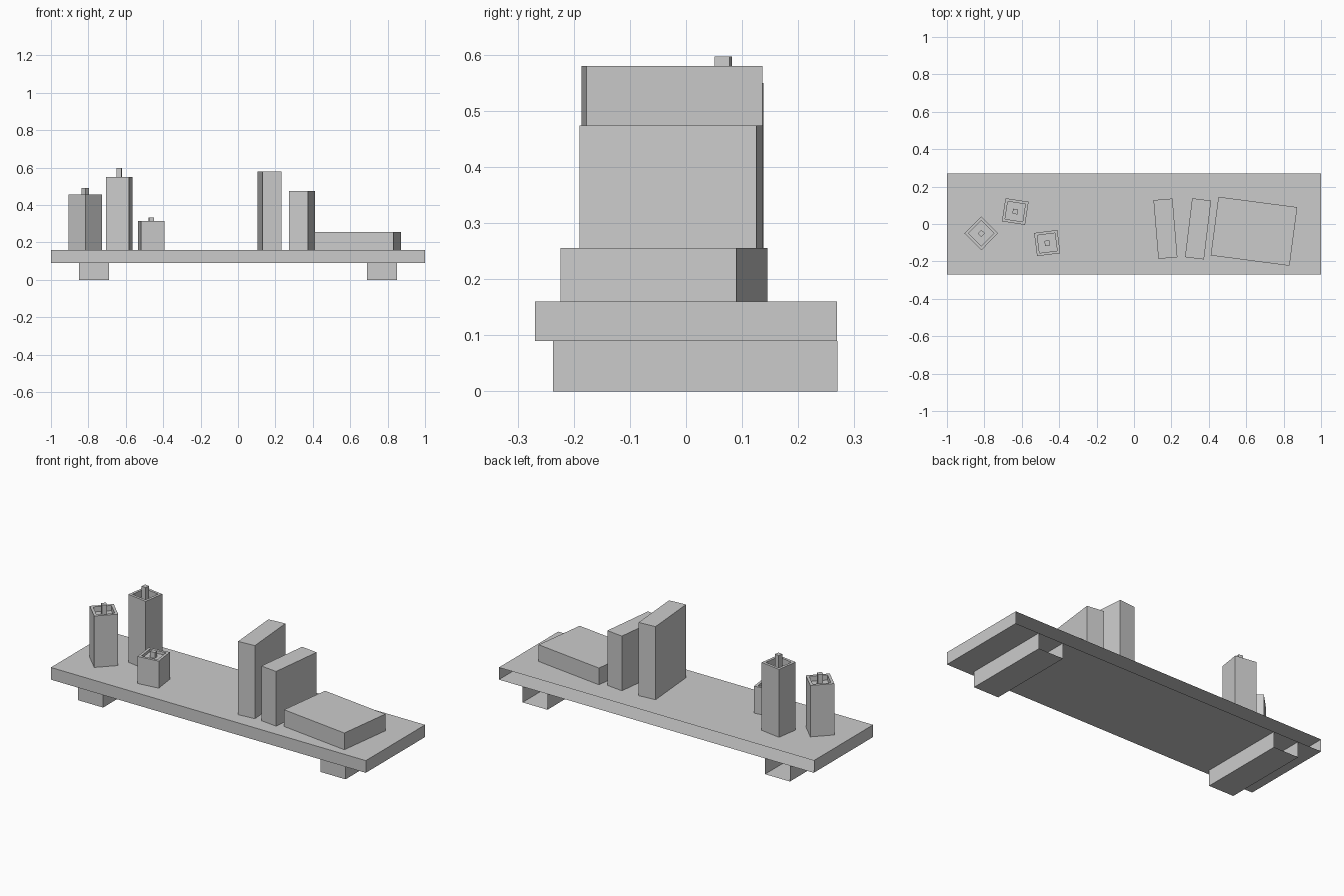
import bpy, bmesh
from math import radians
from mathutils import Matrix, Vector

if "Cube" in bpy.data.objects:
    bpy.data.objects.remove(bpy.data.objects["Cube"])


def finish(bm, name, loc=(0, 0, 0), rot=0):
    mesh = bpy.data.meshes.new(name)
    bm.to_mesh(mesh)
    bm.free()
    ob = bpy.data.objects.new(name, mesh)
    ob.location = loc
    ob.rotation_euler.z = radians(rot)
    bpy.context.collection.objects.link(ob)
    return ob


def add_box(bm, size, z0):
    """Box centred in x and y, standing on z0."""
    m = Matrix.Translation((0, 0, z0 + size[2] / 2)) @ Matrix.Diagonal((*size, 1))
    bmesh.ops.create_cube(bm, size=1, matrix=m)


def box(name, size, loc, rot=0, open_sides=()):
    bm = bmesh.new()
    add_box(bm, size, 0)
    bm.normal_update()
    gone = [f for f in bm.faces
            if any(f.normal.dot(Vector(d)) > 0.9 for d in open_sides)]
    bmesh.ops.delete(bm, geom=gone, context='FACES')
    return finish(bm, name, loc, rot)


BACK, UP = (0, 1, 0), (0, 0, 1)
TOP = 0.16

# Shelf board and its two supports, open where they meet the wall
box("shelf_board", (2, 0.538, 0.07), (0, 0, 0.09), open_sides=[BACK])
for side, x in (("left", -0.77), ("right", 0.77)):
    box(side + "_bracket", (0.158, 0.507, 0.09), (x, 0.0165, 0),
        open_sides=[BACK, UP])

# Two upright books and one lying flat
box("book_tall", (0.102, 0.315, 0.42), (0.168, -0.025, TOP), 4.8)
box("book_medium", (0.102, 0.317, 0.314), (0.3425, -0.026, TOP), -6.9)
box("book_flat", (0.425, 0.316, 0.096), (0.6415, -0.039, TOP), -7.5)


# Square candles: body with a sunken top and a wick
def candle(name, x, y, height, rot, width=0.125):
    bm = bmesh.new()
    add_box(bm, (width, width, height), 0)
    bm.normal_update()
    lid = next(f for f in bm.faces if f.normal.z > 0.9)
    bmesh.ops.inset_region(bm, faces=[lid], thickness=width * 0.17)
    floor = bmesh.ops.extrude_discrete_faces(bm, faces=[lid])["faces"][0]
    depth = 0.1 * height
    bmesh.ops.translate(bm, verts=floor.verts, vec=(0, 0, -depth))
    add_box(bm, (0.027, 0.027, depth + 0.12 * height), height - depth)
    finish(bm, name, (x, y, TOP), rot)


candle("candle_left", -0.8165, -0.05, 0.295, 45.5, 0.127)
candle("candle_back", -0.635, 0.0665, 0.39, -8.8)
candle("candle_short", -0.464, -0.102, 0.155, 7.3)
